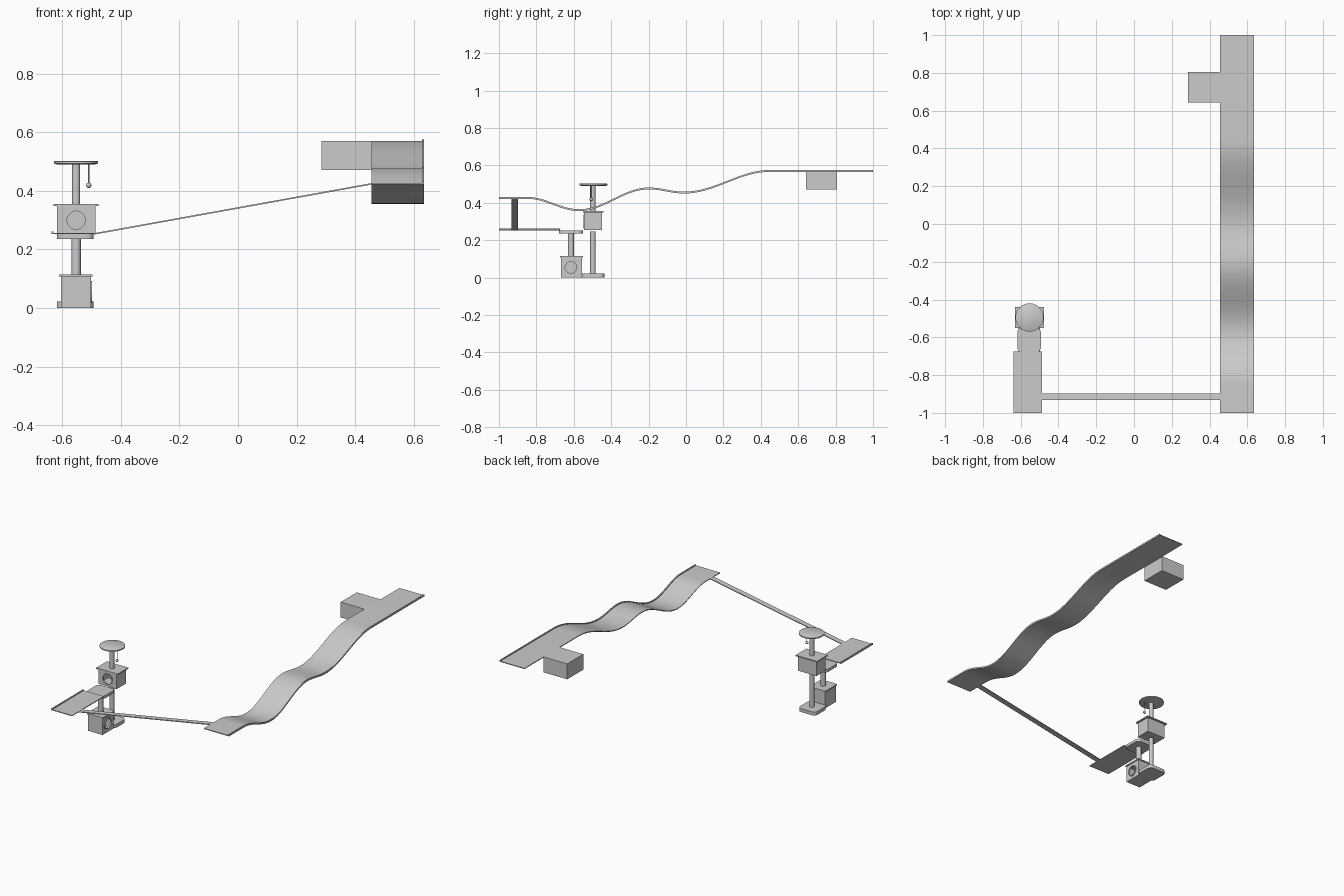
import bpy, bmesh, math
from mathutils import Vector

if "Cube" in bpy.data.objects:
    bpy.data.objects.remove(bpy.data.objects["Cube"])

grey = bpy.data.materials.new("light grey")
grey.diffuse_color = (0.6, 0.6, 0.6, 1)
grey.use_nodes = True
grey.node_tree.nodes["Principled BSDF"].inputs["Base Color"].default_value = grey.diffuse_color


def finish(name, bm, smooth=False):
    bmesh.ops.recalc_face_normals(bm, faces=bm.faces)
    me = bpy.data.meshes.new(name)
    bm.to_mesh(me)
    bm.free()
    me.materials.append(grey)
    ob = bpy.data.objects.new(name, me)
    bpy.context.collection.objects.link(ob)
    if smooth:
        bpy.ops.object.select_all(action='DESELECT')
        ob.select_set(True)
        bpy.context.view_layer.objects.active = ob
        bpy.ops.object.shade_smooth_by_angle(angle=math.radians(35))
    return ob


def box(name, x0, x1, y0, y1, z0, z1, round_r=0):
    bm = bmesh.new()
    bmesh.ops.create_cube(bm, size=1)
    for v in bm.verts:
        v.co = Vector((x0 if v.co.x < 0 else x1, y0 if v.co.y < 0 else y1,
                       z0 if v.co.z < 0 else z1))
    if round_r:
        upright = [e for e in bm.edges if abs(e.verts[0].co.z - e.verts[1].co.z) > 1e-5]
        bmesh.ops.bevel(bm, geom=upright, offset=round_r, segments=6, profile=0.5, affect='EDGES')
    return finish(name, bm, bool(round_r))


def lathe(name, profile, centre, axis='Z', closed=False, n=40):
    """Spin (radius, height) points round an axis."""
    bm = bmesh.new()
    rings = []
    for r, h in profile:
        ring = []
        for i in range(n):
            a = 2 * math.pi * i / n
            c, s = r * math.cos(a), r * math.sin(a)
            p = {'Z': (c, s, h), 'Y': (c, h, s), 'X': (h, c, s)}[axis]
            ring.append(bm.verts.new(Vector(p) + Vector(centre)))
        rings.append(ring)
    pairs = list(zip(rings, rings[1:])) + ([(rings[-1], rings[0])] if closed else [])
    for a, b in pairs:
        for i in range(n):
            j = (i + 1) % n
            bm.faces.new((a[i], a[j], b[j], b[i]))
    if not closed:
        bm.faces.new(rings[0])
        bm.faces.new(rings[-1])
    return finish(name, bm, True)


def post(name, x, y, z0, z1, r):
    return lathe(name, [(r, z0), (r, z1)], (x, y, 0))


def ribbon(name, path, x0, x1, low, high):
    """Strip following (y, z) points, from z+low to z+high."""
    bm = bmesh.new()
    rows = [[bm.verts.new((x, y, z + d)) for x, d in ((x0, low), (x1, low), (x1, high), (x0, high))]
            for y, z in path]
    for a, b in zip(rows, rows[1:]):
        for i in range(4):
            j = (i + 1) % 4
            bm.faces.new((a[i], a[j], b[j], b[i]))
    bm.faces.new(rows[0])
    bm.faces.new(rows[-1])
    return finish(name, bm, True)


def house(name, x0, x1, y0, y1, z0, z1, door, axis):
    """Hollow box with a round doorway and a raised ring around it."""
    w, r = 0.006, 0.031
    body = box(name, x0, x1, y0, y1, z0, z1)
    room = box(name + "_room", x0 + w, x1 - w, y0 + w, y1 - w, z0 + w, z1 - w)
    hole = lathe(name + "_hole", [(r, -0.02), (r, 0.02)], door, axis)
    for cutter in (room, hole):
        m = body.modifiers.new("cut", 'BOOLEAN')
        m.operation, m.object, m.solver = 'DIFFERENCE', cutter, 'EXACT'
        bpy.context.view_layer.objects.active = body
        bpy.ops.object.modifier_apply(modifier=m.name)
        bpy.data.objects.remove(cutter)
    lathe(name + "_door_ring", [(r, -0.004), (0.038, -0.004), (0.038, 0.004), (r, 0.004)],
          door, axis, closed=True)


# Long wavy walkway with a raised outer lip
keys = [(-0.85, 0.427), (-0.57, 0.361), (-0.2, 0.477), (-0.01, 0.455), (0.45, 0.571)]
path = [(-1, 0.427)]
for (ya, za), (yb, zb) in zip(keys, keys[1:]):
    for i in range(16):
        t = i / 16
        path.append((ya + (yb - ya) * t, za + (zb - za) * (1 - math.cos(math.pi * t)) / 2))
path += [keys[-1], (1, 0.571)]
ribbon("wavy_walkway", path, 0.456, 0.636, -0.005, 0)
ribbon("walkway_lip", path, 0.628, 0.636, 0, 0.005)

# Wall box beside the walkway
box("wall_box", 0.286, 0.456, 0.642, 0.806, 0.471, 0.571)

# Sloping plank joining the low shelf to the walkway
plank = box("sloping_plank", -0.49, 0.458, -0.933, -0.898, 0, 0.005)
for v in plank.data.vertices:
    v.co.z += 0.251 + (v.co.x + 0.49) / 0.948 * 0.171

# Low shelf with lip
box("low_shelf", -0.638, -0.488, -1, -0.675, 0.252, 0.257)
box("low_shelf_lip", -0.638, -0.630, -1, -0.675, 0.257, 0.262)

# Front tower: house, post, rounded perch
house("lower_house", -0.605, -0.502, -0.668, -0.557, 0, 0.108, (-0.502, -0.615, 0.055), 'X')
box("lower_roof", -0.611, -0.497, -0.674, -0.552, 0.107, 0.115)
post("lower_post", -0.553, -0.615, 0.115, 0.236, 0.016)
box("lower_perch", -0.618, -0.493, -0.678, -0.55, 0.235, 0.253, 0.025)

# Rear tower: base, post, house, upper post, round top
box("rear_base", -0.619, -0.494, -0.56, -0.436, 0, 0.022, 0.025)
post("rear_post", -0.553, -0.498, 0.022, 0.247, 0.014)
house("upper_house", -0.619, -0.487, -0.545, -0.45, 0.254, 0.35, (-0.553, -0.545, 0.3), 'Y')
box("upper_roof", -0.63, -0.477, -0.55, -0.44, 0.349, 0.356)
post("upper_post", -0.553, -0.498, 0.356, 0.494, 0.014)
lathe("round_top", [(0.066, 0.491), (0.075, 0.494), (0.075, 0.501), (0.072, 0.503)],
      (-0.553, -0.495, 0))

# Hanging toy
post("toy_string", -0.51, -0.508, 0.425, 0.493, 0.002)
ball = [(0.009 * math.sin(math.pi * max(i, 0.05) / 10.05), -0.009 * math.cos(math.pi * i / 10))
        for i in range(11)]
lathe("toy_ball", ball, (-0.51, -0.508, 0.419), n=20)
